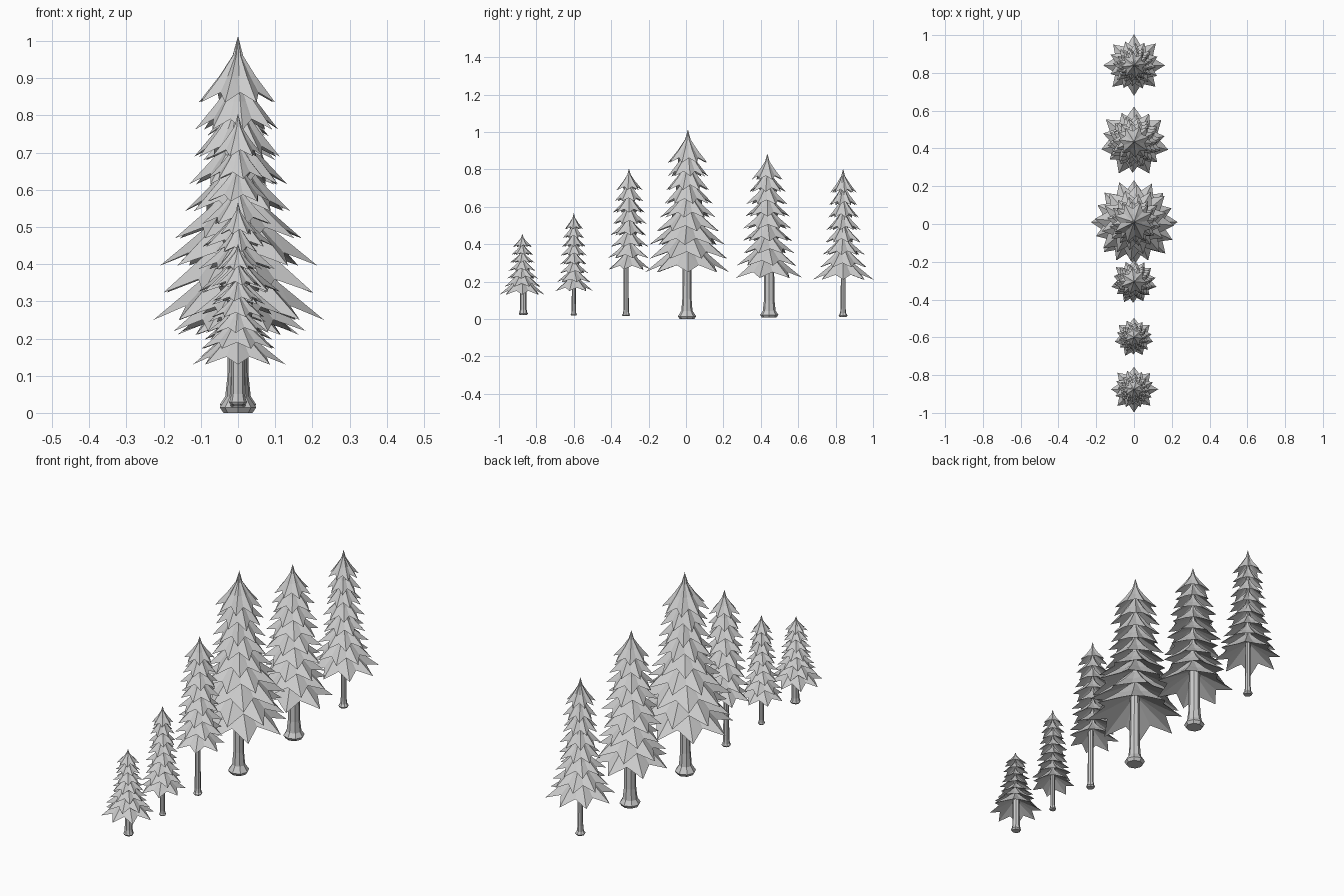
import bpy, bmesh, math, random

cube = bpy.data.objects.get("Cube")
if cube:
    bpy.data.objects.remove(cube, do_unlink=True)

random.seed(4)
grey = bpy.data.materials.new("pale grey")
grey.use_nodes = True
grey.diffuse_color = (0.6, 0.6, 0.6, 1)
grey.node_tree.nodes["Principled BSDF"].inputs["Base Color"].default_value = (0.6, 0.6, 0.6, 1)


def finish(bm, name):
    mesh = bpy.data.meshes.new(name)
    bmesh.ops.recalc_face_normals(bm, faces=bm.faces)
    bm.to_mesh(mesh)
    bm.free()
    mesh.materials.append(grey)
    bpy.context.collection.objects.link(bpy.data.objects.new(name, mesh))


def bridge(bm, a, b):
    n = len(a)
    for i in range(n):
        bm.faces.new((a[i], a[(i + 1) % n], b[(i + 1) % n], b[i]))


# Trunk: an eight-sided post with a short flared foot
def trunk(name, y, r, foot, z0, top):
    flare = (foot - r) * 1.9
    profile = [(foot * 0.8, z0), (foot, z0 + foot * 0.3), (r * 1.15, z0 + flare),
               (r * 0.95, z0 + flare * 2.5), (r * 0.85, top)]
    bm = bmesh.new()
    rings = [[bm.verts.new((pr * math.cos(k * math.tau / 8), y + pr * math.sin(k * math.tau / 8), z))
              for k in range(8)] for pr, z in profile]
    for a, b in zip(rings, rings[1:]):
        bridge(bm, a, b)
    bm.faces.new(rings[0])
    bm.faces.new(rings[-1])
    finish(bm, name)


# Tier: a pleated star skirt, concave from its peak to drooping pointed tips, closed below
def tier(bm, y, radius, tip_z, peak, points, turn):
    drop = peak - tip_z
    n = points * 2
    # each ring: radius share and drop share, at the ridge and at the valley
    steps = [((0.14, 0.3), (0.12, 0.32)), ((0.47, 0.6), (0.38, 0.6)), ((1, 1), (0.66, 0.85))]
    jitter = [random.uniform(0.95, 1.03) if k % 2 == 0 else 1 for k in range(n)]
    rings = []
    for step in steps:
        ring = []
        for k in range(n):
            share, fall = step[k % 2]
            a = turn + k * math.pi / points
            s = radius * share * jitter[k]
            ring.append(bm.verts.new((s * math.cos(a), y + s * math.sin(a), peak - drop * fall)))
        rings.append(ring)
    tip = bm.verts.new((0, y, peak))
    hollow = bm.verts.new((0, y, peak - drop * 0.5))
    bridge(bm, rings[0], rings[1])
    # the outer folds are split into triangles so that each blade stays crisp
    for k in range(n):
        j = (k + 1) % n
        a, b, c, d = rings[1][k], rings[1][j], rings[2][j], rings[2][k]
        bm.faces.new((tip, rings[0][k], rings[0][j]))
        bm.faces.new((hollow, c, d))
        if k % 2 == 0:
            bm.faces.new((a, b, c))
            bm.faces.new((a, c, d))
        else:
            bm.faces.new((a, b, d))
            bm.faces.new((b, c, d))


# Foliage: tiers stacked from the top down, widths eased through a few key radii
def foliage(name, y, peak, top_tip, low_tip, count, widths, points):
    bm = bmesh.new()
    gap = (top_tip - low_tip) / (count - 1)
    for i in range(count):
        t = i / (count - 1) * (len(widths) - 1)
        j = min(int(t), len(widths) - 2)
        radius = widths[j] + (widths[j + 1] - widths[j]) * (t - j)
        tip_z = top_tip - gap * i
        height = max((peak - top_tip) * 1.05, radius * 1.1) if i else peak - top_tip
        tier(bm, y, radius, tip_z, tip_z + height, points,
             math.pi / 2 + (count - 1 - i) * math.pi / points * 0.9)
    finish(bm, name)


# name, trunk y, crown y, peak, first tip, last tip, tiers, radii, points, trunk radius, foot radius, base
trees = [
    ("smallest", -0.87, -0.875, 0.455, 0.385, 0.13, 7, (0.054, 0.068, 0.085, 0.125), 8, 0.019, 0.025, 0.022),
    ("small", -0.6, -0.6, 0.567, 0.48, 0.15, 8, (0.052, 0.068, 0.078, 0.108), 7, 0.012, 0.017, 0.018),
    ("slender", -0.32, -0.305, 0.805, 0.69, 0.265, 8, (0.072, 0.092, 0.102, 0.12), 7, 0.015, 0.022, 0.015),
    ("tallest", 0.005, 0.01, 1.014, 0.835, 0.25, 9, (0.11, 0.12, 0.15, 0.21, 0.23), 8, 0.026, 0.049, 0.0),
    ("broad", 0.445, 0.435, 0.885, 0.745, 0.22, 9, (0.087, 0.113, 0.135, 0.145, 0.185), 7, 0.03, 0.049, 0.008),
    ("end", 0.84, 0.84, 0.803, 0.675, 0.21, 8, (0.072, 0.088, 0.108, 0.16), 8, 0.014, 0.024, 0.012),
]
for name, ty, cy, peak, first, last, count, widths, points, r, foot, base in trees:
    trunk(name + "_tree_trunk", ty, r, foot, base, last + widths[-1] * 0.6)
    foliage(name + "_tree_foliage", cy, peak, first, last, count, widths, points)
